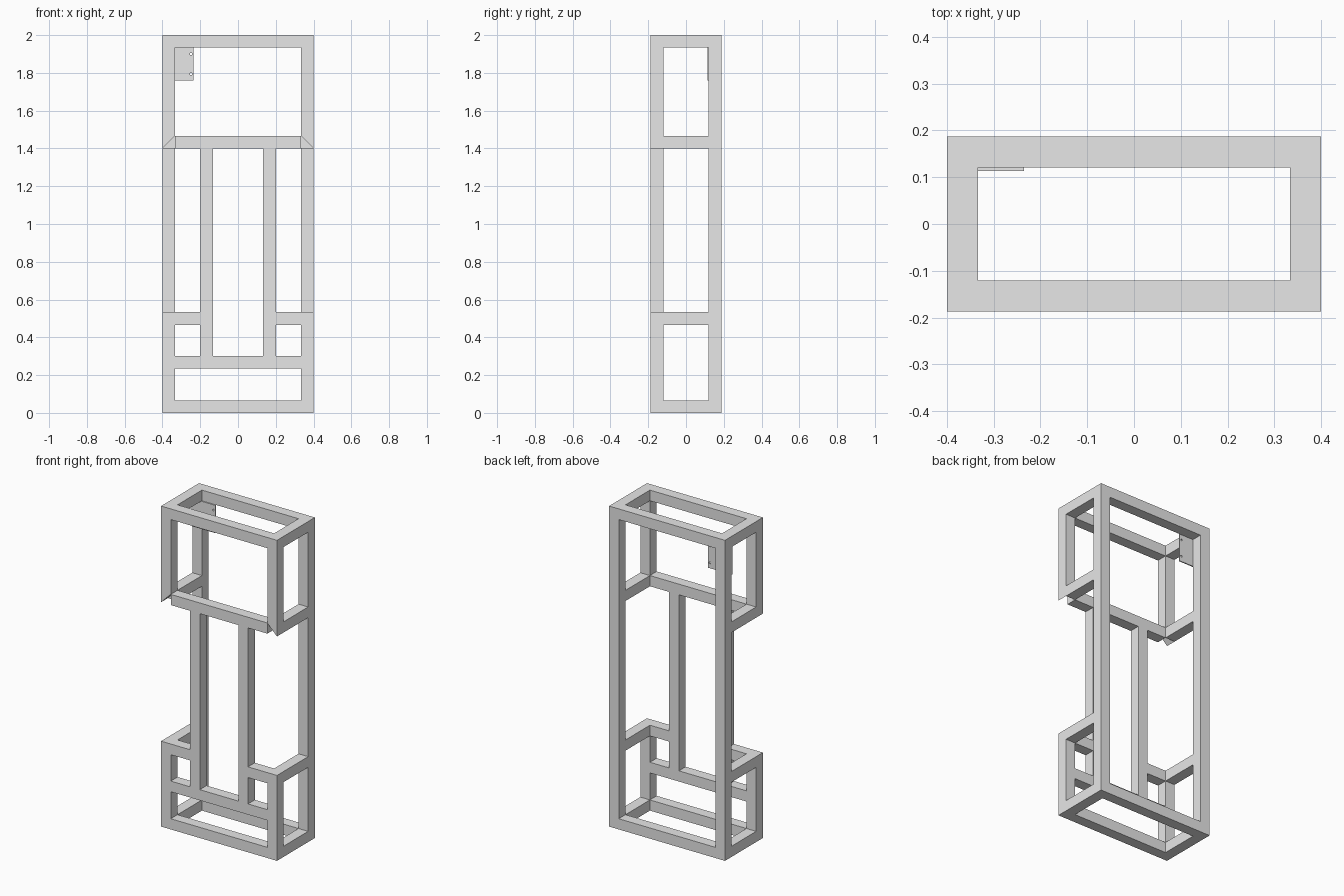
import bpy
import bmesh
from mathutils import Matrix, Vector

cube = bpy.data.objects.get("Cube")
if cube:
    bpy.data.objects.remove(cube, do_unlink=True)

T = 0.0667                      # tube thickness
X, Y, H = 0.4, 0.187, 2.0       # half width, half depth, height
XI, YI = X - T, Y - T           # inner faces of the corner posts
LOW, SHELF, MID = 0.533, 1.40, 0.235

grey = bpy.data.materials.new("plain_grey")
grey.use_nodes = True
grey.diffuse_color = (0.8, 0.8, 0.8, 1)
grey.node_tree.nodes["Principled BSDF"].inputs["Base Color"].default_value = (0.8, 0.8, 0.8, 1)


def finish(name, bm):
    bmesh.ops.recalc_face_normals(bm, faces=bm.faces)
    mesh = bpy.data.meshes.new(name)
    bm.to_mesh(mesh)
    bm.free()
    mesh.materials.append(grey)
    obj = bpy.data.objects.new(name, mesh)
    bpy.context.collection.objects.link(obj)
    return obj


def box(name, xs, ys, zs, mitre=False):
    """Box between limits; mitre lifts the inner lower edge by one tube."""
    lo, hi = (Vector(c) for c in zip(*(sorted(r) for r in (xs, ys, zs))))
    bm = bmesh.new()
    bmesh.ops.create_cube(bm, size=1)
    for v in bm.verts:
        v.co = Vector([(lo[i] + hi[i]) / 2 + v.co[i] * (hi[i] - lo[i]) for i in range(3)])
        if mitre and v.co.z < lo.z + T / 2 and abs(v.co.x) < X - T / 2:
            v.co.z += T
    return finish(name, bm)


FRONT, BACK, DEPTH = (-Y, -YI), (YI, Y), (-YI, YI)

for side, s in (("left", 1), ("right", -1)):
    outer = (s * XI, s * X)
    # corner posts
    box(f"{side}_back_post", outer, BACK, (0, H))
    box(f"{side}_lower_front_post", outer, FRONT, (0, LOW))
    box(f"{side}_upper_front_post", outer, FRONT, (SHELF, H), mitre=True)
    # depth rails
    for level, z in (("bottom", 0), ("low", LOW - T), ("shelf", SHELF), ("top", H - T)):
        box(f"{side}_{level}_side_rail", outer, DEPTH, (z, z + T))
    # inner uprights and the short rails joining them to the posts
    box(f"{side}_inner_upright", (s * 0.133, s * 0.2), FRONT, (MID + T, SHELF))
    box(f"{side}_short_front_rail", (s * 0.2, s * XI), FRONT, (LOW - T, LOW))

# cross rails
for level, z in (("bottom", 0), ("middle", MID), ("shelf", SHELF), ("top", H - T)):
    box(f"front_{level}_rail", (-XI, XI), FRONT, (z, z + T))
for level, z in (("bottom", 0), ("top", H - T)):
    box(f"back_{level}_rail", (-XI, XI), BACK, (z, z + T))

# mounting plate with four screw holes
plate = box("mounting_plate", (-X, -0.235), (YI - 0.007, YI), (1.76, H - T))
bm = bmesh.new()
for x in (-0.386, -0.249):
    for z in (1.794, 1.90):
        spot = Matrix.Translation((x, YI - 0.0035, z)) @ Matrix.Rotation(1.5708, 4, "X")
        bmesh.ops.create_cone(bm, cap_ends=True, segments=16, radius1=0.006,
                              radius2=0.006, depth=0.03, matrix=spot)
cutter = finish("screw_hole_cutter", bm)
cutter.hide_render = True
cutter.display_type = "WIRE"
holes = plate.modifiers.new("screw_holes", "BOOLEAN")
holes.operation = "DIFFERENCE"
holes.solver = "EXACT"
holes.object = cutter
